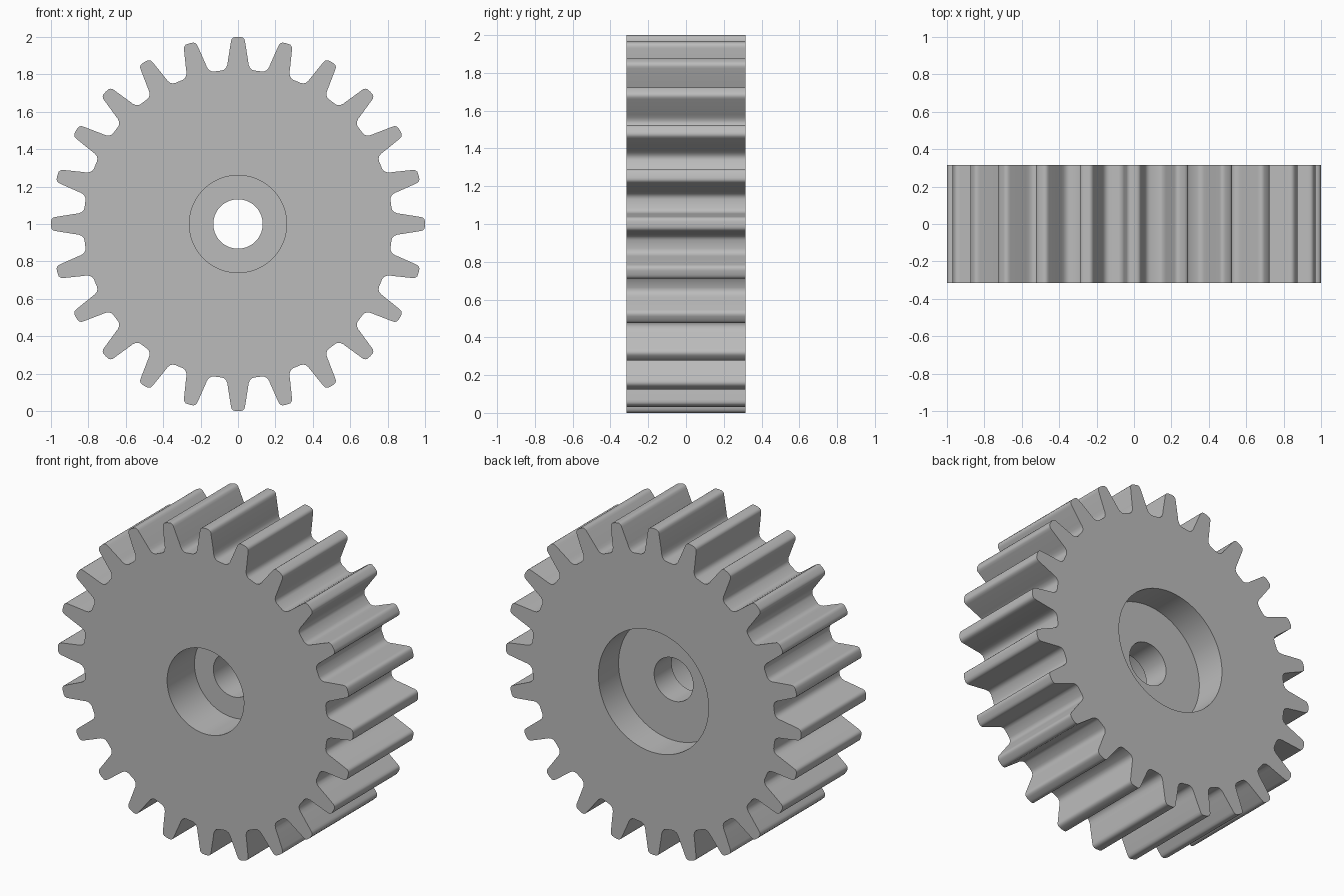
import bpy
import bmesh
from math import atan2, cos, sin, pi, radians, hypot

old = bpy.data.objects.get("Cube")
if old:
    bpy.data.objects.remove(old, do_unlink=True)

TEETH = 24
HALF = 0.315          # half the face width
BORE, FRONT_R, BACK_R = 0.132, 0.26, 0.373
FRONT_FLOOR = -HALF + 0.265
BACK_FLOOR = HALF - 0.195

# Half of one tooth, from tip centre to valley centre: (sideways, radial)
half_tooth = [
    (0, 1), (0.012, 0.9995), (0.022, 0.998), (0.030, 0.993), (0.0355, 0.985),
    (0.038, 0.973), (0.054, 0.872), (0.0565, 0.853), (0.063, 0.836),
    (0.073, 0.826), (0.085, 0.821), (0.1077, 0.818),
]
polar = [(atan2(x, r), hypot(x, r)) for x, r in half_tooth]
tooth = [(-a, r) for a, r in polar[-2:0:-1]] + polar

# Full toothed outline as (angle, radius)
outline = [(a + 2 * pi * k / TEETH, r) for k in range(TEETH) for a, r in tooth]

bm = bmesh.new()


def ring(y, radius=None):
    """Toothed loop, or a plain circle when a radius is given."""
    return [bm.verts.new(((radius or r) * sin(a), y, 1 + (radius or r) * cos(a)))
            for a, r in outline]


# Loops running through the section: rim, front recess, bore, back recess, rim
rings = [
    ring(-HALF), ring(-HALF, FRONT_R), ring(FRONT_FLOOR, FRONT_R),
    ring(FRONT_FLOOR, BORE), ring(BACK_FLOOR, BORE),
    ring(BACK_FLOOR, BACK_R), ring(HALF, BACK_R), ring(HALF),
]
n = len(outline)
for i, a in enumerate(rings):
    b = rings[(i + 1) % len(rings)]
    for j in range(n):
        k = (j + 1) % n
        bm.faces.new((a[j], a[k], b[k], b[j]))
bmesh.ops.recalc_face_normals(bm, faces=bm.faces)

mesh = bpy.data.meshes.new("spur_gear")
bm.to_mesh(mesh)
bm.free()
gear = bpy.data.objects.new("spur_gear", mesh)
bpy.context.collection.objects.link(gear)

# Plain grey material
grey = bpy.data.materials.new("plain_grey")
grey.use_nodes = True
colour = (0.5, 0.5, 0.5, 1)
grey.diffuse_color = colour
grey.node_tree.nodes["Principled BSDF"].inputs["Base Color"].default_value = colour
mesh.materials.append(grey)

# Smooth tooth curves with crisp rims
bpy.ops.object.select_all(action="DESELECT")
gear.select_set(True)
bpy.context.view_layer.objects.active = gear
bpy.ops.object.shade_smooth_by_angle(angle=radians(32))
